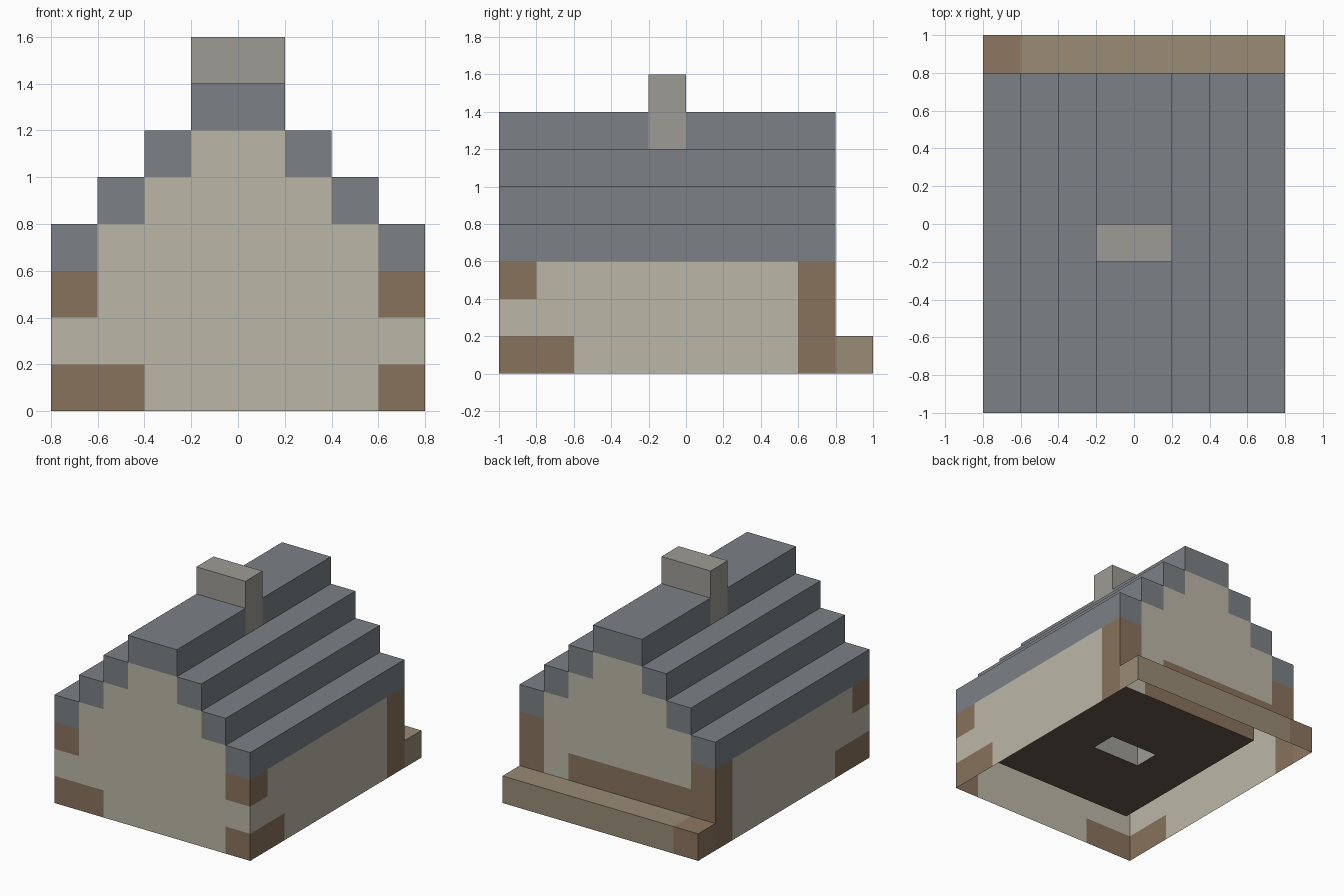
import bpy, bmesh
from mathutils import Vector

if "Cube" in bpy.data.objects:
    bpy.data.objects.remove(bpy.data.objects["Cube"])

S = 0.2      # edge length of one block
cells = {}   # (x, y, z) block -> part name


def fill(part, x0, x1, y0, y1, z0, z1):
    """Fill a box of blocks with a part; None clears it."""
    for x in range(x0, x1):
        for y in range(y0, y1):
            for z in range(z0, z1):
                if part:
                    cells[x, y, z] = part
                else:
                    cells.pop((x, y, z), None)


# Walls with stepped gables
fill("walls", -4, 4, -5, 4, 0, 3)
for i in range(3):
    fill("walls", i - 3, 3 - i, -5, 4, 3 + i, 4 + i)

# Hollow room following the gable, above a plank floor
fill("floor", -3, 3, -4, 3, 0, 1)
fill(None, -3, 3, -4, 3, 1, 3)
for i in range(3):
    fill(None, i - 3, 3 - i, -4, 3, 3 + i, 4 + i)

# Timber at the corners, mirrored left and right
for x in (-4, 3):
    fill("timber", x, x + 1, -5, -3, 0, 1)
    fill("timber", x, x + 1, -5, -4, 2, 3)
    fill("timber", x, x + 1, 3, 4, 0, 3)
fill("timber", -4, -2, -5, -4, 0, 1)
fill("timber", -3, 2, 3, 4, 1, 2)       # low rail on the back wall

# Stepped roof and ridge
for i in range(3):
    for x in (3 - i, i - 4):
        fill("roof", x, x + 1, -5, 4, 3 + i, 4 + i)
fill("roof", -1, 1, -5, 4, 6, 7)

# Chimney rising from the floor through the ridge
fill("chimney", -1, 1, -1, 0, 1, 8)

# Back step with a timber end
fill("back_step", -4, 4, 4, 5, 0, 1)
fill("step_end", -4, -3, 4, 5, 0, 1)

COLOURS = {
    "walls": (0.50, 0.47, 0.39),
    "timber": (0.25, 0.17, 0.11),
    "floor": (0.13, 0.10, 0.075),
    "roof": (0.20, 0.22, 0.24),
    "chimney": (0.34, 0.33, 0.30),
    "back_step": (0.32, 0.26, 0.18),
    "step_end": (0.27, 0.18, 0.12),
}


def build(part, colour):
    """Make the exposed skin of one part; the underside stays open."""
    bm = bmesh.new()
    for cell, name in cells.items():
        if name != part:
            continue
        for axis in range(3):
            for side in (0, 1):
                near = list(cell)
                near[axis] += 2 * side - 1
                if tuple(near) in cells or near[2] < 0:
                    continue
                base = Vector(cell)
                base[axis] += side
                u, v = Vector((0, 0, 0)), Vector((0, 0, 0))
                u[(axis + 1) % 3] = v[(axis + 2) % 3] = 1
                ring = [base, base + u, base + u + v, base + v]
                if not side:
                    ring.reverse()
                bm.faces.new([bm.verts.new(p * S) for p in ring])
    bmesh.ops.remove_doubles(bm, verts=bm.verts, dist=1e-4)
    # Join coplanar block faces into clean panels
    bmesh.ops.dissolve_limit(bm, angle_limit=0.01, verts=bm.verts, edges=bm.edges)
    mesh = bpy.data.meshes.new(part)
    bm.to_mesh(mesh)
    bm.free()
    mat = bpy.data.materials.new(part)
    mat.diffuse_color = (*colour, 1)
    mat.use_nodes = True
    mat.node_tree.nodes["Principled BSDF"].inputs["Base Color"].default_value = mat.diffuse_color
    mesh.materials.append(mat)
    bpy.context.collection.objects.link(bpy.data.objects.new(part, mesh))


for part, colour in COLOURS.items():
    build(part, colour)
